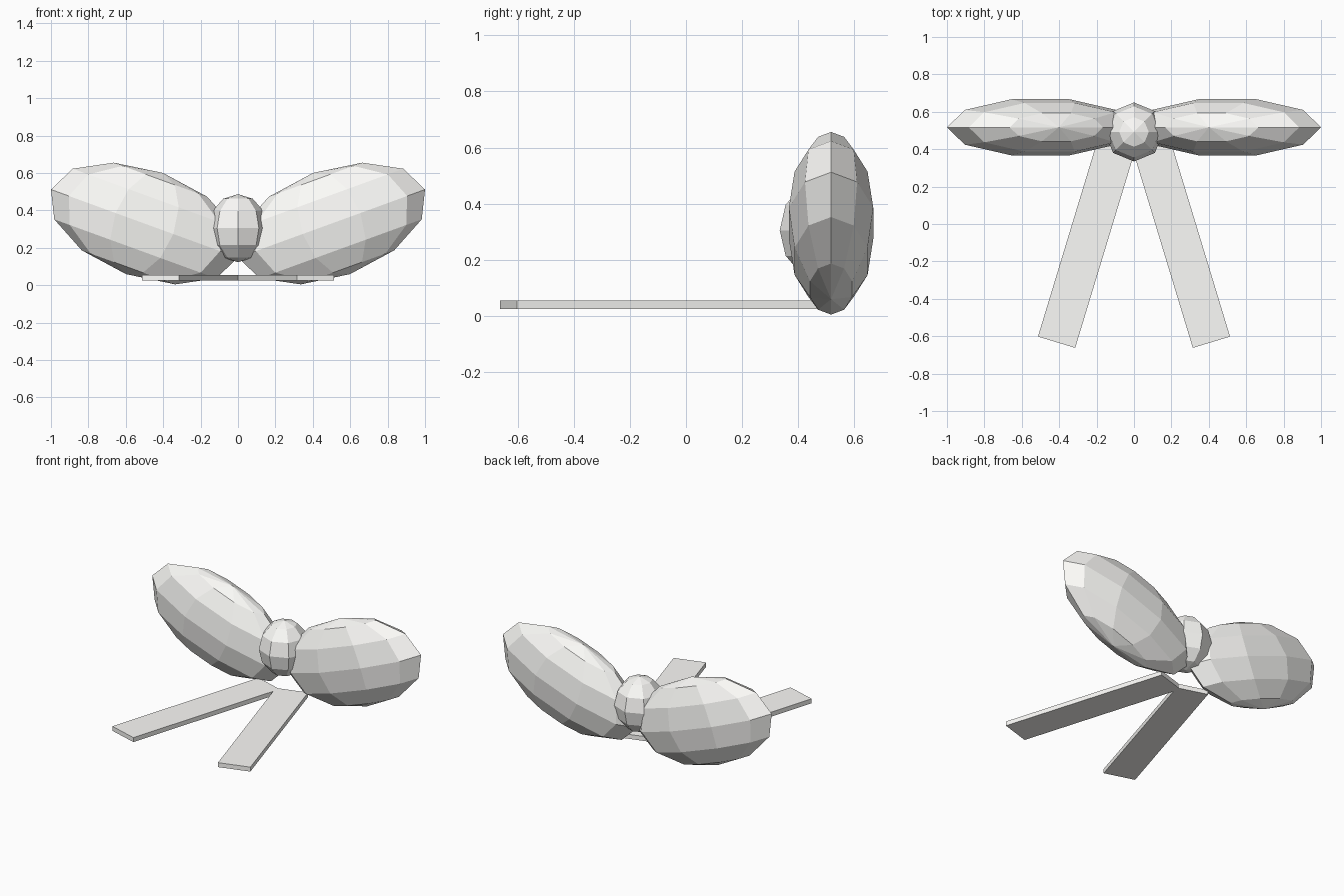
import bpy, bmesh
from math import radians, pi
from mathutils import Matrix, Vector

if "Cube" in bpy.data.objects:
    bpy.data.objects.remove(bpy.data.objects["Cube"])

# Off-white cloth
cloth = bpy.data.materials.new("off_white")
cloth.diffuse_color = (0.98, 0.975, 0.95, 1)
cloth.use_nodes = True
cloth.node_tree.nodes["Principled BSDF"].inputs["Base Color"].default_value = cloth.diffuse_color


def ball(name, segments, centre, radii, tilt=0.0, spin=0.0):
    """Faceted ellipsoid, tilted about the y axis."""
    bpy.ops.mesh.primitive_uv_sphere_add(segments=segments, ring_count=6, radius=1)
    ob = bpy.context.object
    ob.name = name
    ob.data.transform(Matrix.Translation(centre)
                      @ Matrix.Rotation(tilt, 4, 'Y')
                      @ Matrix.Diagonal((*radii, 1))
                      @ Matrix.Rotation(spin, 4, 'Z'))
    ob.data.materials.append(cloth)


def ribbon(name, start, end, width, z0, z1):
    """Flat strip with square ends."""
    a, b = Vector(start), Vector(end)
    d = (b - a).normalized()
    n = Vector((-d.y, d.x)) * width / 2
    bm = bmesh.new()
    face = bm.faces.new([bm.verts.new((p.x, p.y, z0)) for p in (a + n, a - n, b - n, b + n)])
    ext = bmesh.ops.extrude_face_region(bm, geom=[face])
    top = [v for v in ext['geom'] if isinstance(v, bmesh.types.BMVert)]
    bmesh.ops.translate(bm, verts=top, vec=(0, 0, z1 - z0))
    if not face.is_valid or len(bm.faces) < 6:
        bm.faces.new([v for v in bm.verts if v not in top])
    bmesh.ops.recalc_face_normals(bm, faces=bm.faces)
    me = bpy.data.meshes.new(name)
    bm.to_mesh(me)
    bm.free()
    me.materials.append(cloth)
    bpy.context.collection.objects.link(bpy.data.objects.new(name, me))


# Loops and tails, one per side
for side, s in (("left", -1), ("right", 1)):
    ball(side + "_loop", 10, (0.5 * s, 0.517, 0.33), (0.532, 0.158, 0.288),
         tilt=radians(-20) * s, spin=pi / 2)
    ribbon(side + "_tail", (0.085 * s, 0.452), (0.414 * s, -0.632), 0.208, 0.025, 0.055)

# Central knot
ball("knot", 8, (0, 0.492, 0.305), (0.158, 0.158, 0.182))
